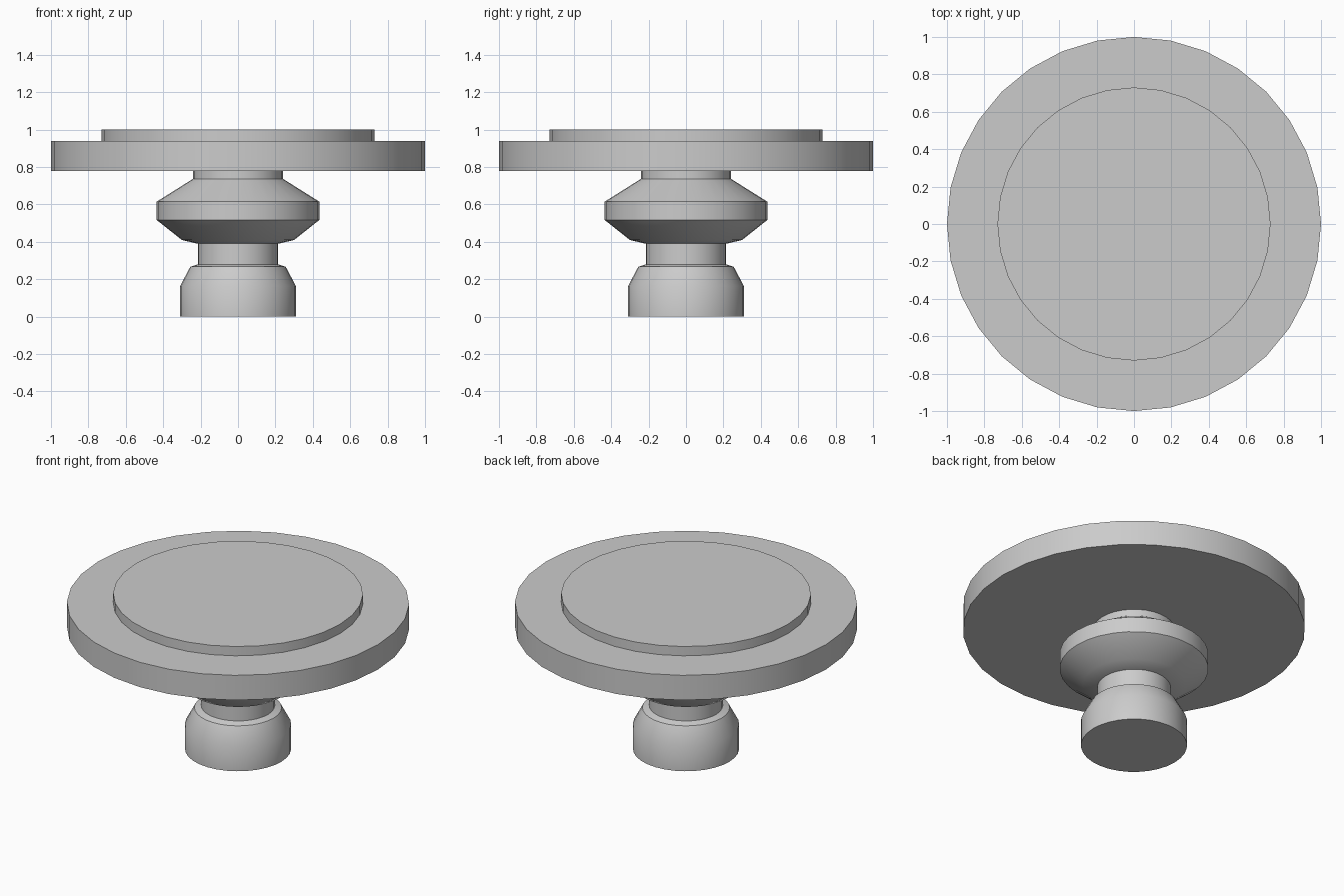
import bpy
import bmesh
from math import cos, sin, tau, radians

SIDES = 32

cube = bpy.data.objects.get("Cube")
if cube:
    bpy.data.objects.remove(cube, do_unlink=True)

grey = bpy.data.materials.new("plain grey")
grey.use_nodes = True
colour = (0.6, 0.6, 0.6, 1)
grey.diffuse_color = colour
grey.node_tree.nodes["Principled BSDF"].inputs["Base Color"].default_value = colour


def lathe(name, profile):
    """Turn a (radius, height) profile around z and cap both ends."""
    bm = bmesh.new()
    rings = [[bm.verts.new((r * cos(tau * i / SIDES), r * sin(tau * i / SIDES), z))
              for i in range(SIDES)] for r, z in profile]
    for low, high in zip(rings, rings[1:]):
        for i in range(SIDES):
            j = (i + 1) % SIDES
            bm.faces.new((low[i], low[j], high[j], high[i]))
    bm.faces.new(rings[0][::-1])
    bm.faces.new(rings[-1])
    mesh = bpy.data.meshes.new(name)
    bm.to_mesh(mesh)
    bm.free()
    mesh.materials.append(grey)
    obj = bpy.data.objects.new(name, mesh)
    bpy.context.collection.objects.link(obj)
    bpy.ops.object.select_all(action="DESELECT")
    obj.select_set(True)
    bpy.context.view_layer.objects.active = obj
    bpy.ops.object.shade_smooth_by_angle(angle=radians(30))


# Turned stem: foot, neck, flared collar and upper neck
lathe("stem", [(0.31, 0), (0.31, 0.163), (0.255, 0.267), (0.215, 0.28),
               (0.215, 0.39), (0.30, 0.41), (0.435, 0.517), (0.435, 0.615),
               (0.24, 0.737), (0.24, 0.78)])

# Wide disc with a raised round plate
lathe("top_disc", [(1, 0.78), (1, 0.94), (0.73, 0.94), (0.73, 1)])
